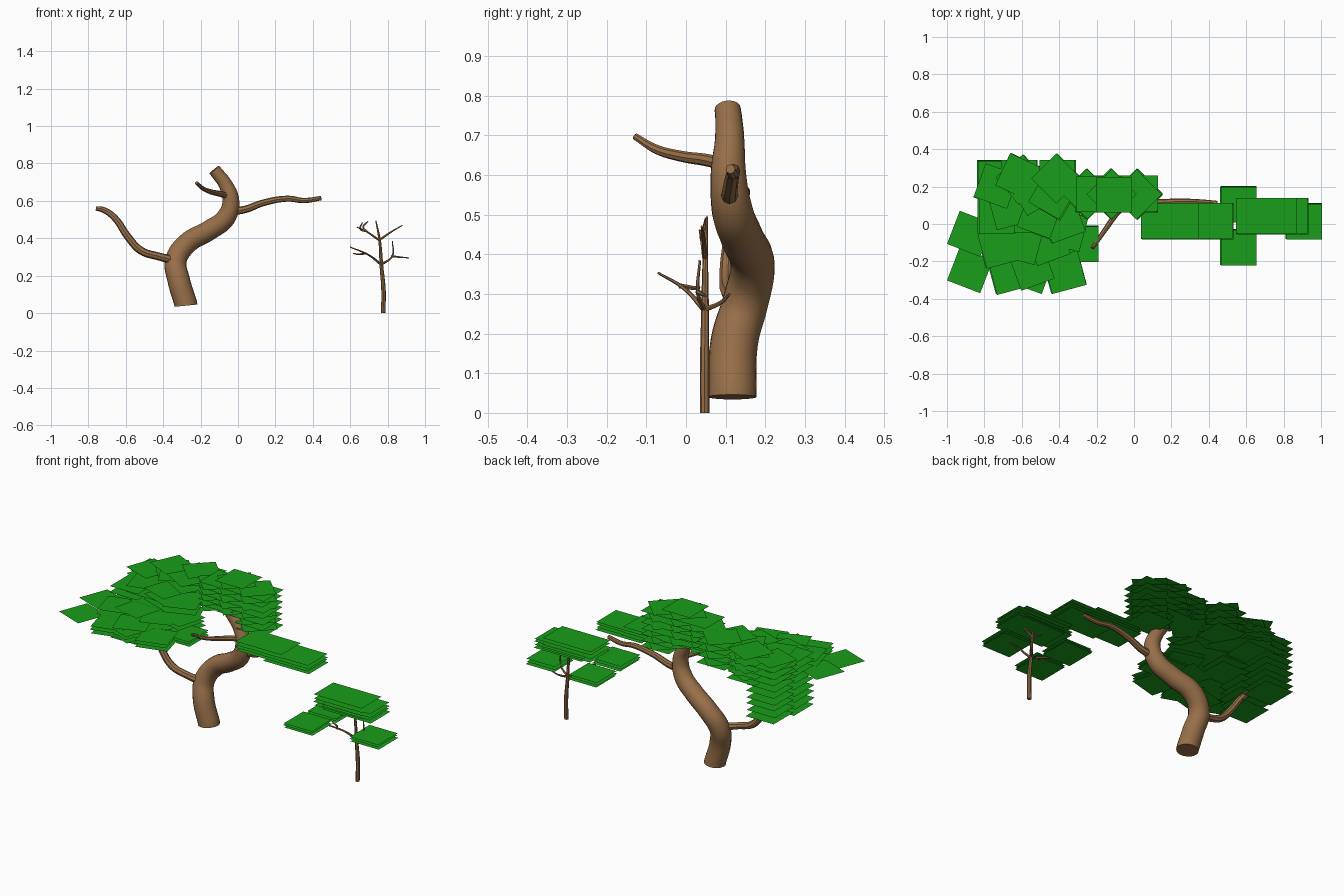
import bpy, bmesh, math
from mathutils import Matrix, Vector


def material(name, rgb):
    m = bpy.data.materials.new(name)
    m.diffuse_color = (*rgb, 1)
    return m


bark = material("bark_brown", (0.31, 0.16, 0.066))
leaf = material("leaf_green", (0.010, 0.34, 0.010))


def limb(name, pts, bevel=4):
    """Tapered tube through points (x, y, z, radius)."""
    cu = bpy.data.curves.new(name, 'CURVE')
    cu.dimensions = '3D'
    cu.bevel_depth = 1.0
    cu.bevel_resolution = bevel
    cu.resolution_u = 6
    cu.use_fill_caps = True
    sp = cu.splines.new('BEZIER')
    sp.bezier_points.add(len(pts) - 1)
    for bp, (x, y, z, r) in zip(sp.bezier_points, pts):
        bp.co = (x, y, z)
        bp.radius = r
        bp.handle_left_type = bp.handle_right_type = 'AUTO'
    for bp in sp.bezier_points[:2] if name == "main_trunk" else []:
        bp.handle_left_type = bp.handle_right_type = 'VECTOR'   # level foot
    ob = bpy.data.objects.new(name, cu)
    bpy.context.collection.objects.link(ob)
    bpy.ops.object.select_all(action='DESELECT')
    ob.select_set(True)
    bpy.context.view_layer.objects.active = ob
    bpy.ops.object.convert(target='MESH')
    ob = bpy.context.object
    ob.data.materials.clear()
    ob.data.materials.append(bark)
    bpy.ops.object.shade_smooth_by_angle(angle=math.radians(40))


def foliage(name, stacks, size=0.19):
    """Stacks of flat square leaf pads: (x, y, turn, z_low, z_high, count[, width])."""
    bm = bmesh.new()
    for x, y, turn, z0, z1, n, *w in stacks:
        for k in range(n):
            z = z0 + (z1 - z0) * k / max(n - 1, 1)
            shift = Vector((0.006 * (k % 2), 0.003 * (k % 3 - 1), 0))
            mat = (Matrix.Translation(Vector((x, y, z)) - shift)
                   @ Matrix.Rotation(math.radians(turn), 4, 'Z')
                   @ Matrix.Diagonal((w[0] if w else size, size, 1, 1)))
            bmesh.ops.create_grid(bm, x_segments=1, y_segments=1, size=0.5, matrix=mat)
    me = bpy.data.meshes.new(name)
    bm.to_mesh(me)
    bm.free()
    me.materials.append(leaf)
    bpy.context.collection.objects.link(bpy.data.objects.new(name, me))


# Big tree: trunk and three branches
limb("main_trunk", [
    (-0.278, 0.117, 0.04, 0.061), (-0.279, 0.117, 0.05, 0.061),
    (-0.318, 0.122, 0.18, 0.060), (-0.332, 0.150, 0.28, 0.058),
    (-0.275, 0.168, 0.37, 0.056), (-0.150, 0.140, 0.445, 0.054),
    (-0.065, 0.117, 0.51, 0.052), (-0.038, 0.107, 0.60, 0.045),
    (-0.068, 0.110, 0.69, 0.037), (-0.105, 0.108, 0.74, 0.034),
    (-0.127, 0.105, 0.767, 0.033)], 8)
limb("left_branch", [
    (-0.33, 0.13, 0.28, 0.024), (-0.42, 0.11, 0.302, 0.021),
    (-0.52, 0.105, 0.335, 0.021), (-0.59, 0.11, 0.41, 0.020),
    (-0.66, 0.13, 0.51, 0.018), (-0.72, 0.145, 0.552, 0.016),
    (-0.758, 0.15, 0.56, 0.012)], 2)
limb("right_branch", [
    (-0.03, 0.11, 0.545, 0.022), (0.04, 0.11, 0.555, 0.020),
    (0.13, 0.115, 0.588, 0.018), (0.265, 0.12, 0.612, 0.016),
    (0.355, 0.118, 0.602, 0.014), (0.445, 0.112, 0.615, 0.012)], 2)
limb("front_branch", [
    (-0.04, 0.11, 0.62, 0.018), (-0.09, 0.06, 0.636, 0.016),
    (-0.14, -0.01, 0.647, 0.014), (-0.185, -0.075, 0.665, 0.012),
    (-0.222, -0.128, 0.697, 0.009)], 2)

# Small tree: trunk and twigs
limb("small_trunk", [
    (0.776, 0.047, 0.0, 0.012), (0.778, 0.047, 0.12, 0.012),
    (0.767, 0.048, 0.25, 0.010), (0.757, 0.049, 0.39, 0.007),
    (0.737, 0.053, 0.495, 0.003)], 2)
twigs = [
    [(0.765, 0.046, 0.26), (0.70, 0.0, 0.31), (0.60, -0.07, 0.353)],
    [(0.68, -0.015, 0.32), (0.64, 0.03, 0.315), (0.615, 0.03, 0.32)],
    [(0.765, 0.046, 0.26), (0.80, 0.09, 0.28), (0.825, 0.11, 0.30)],
    [(0.765, 0.046, 0.26), (0.825, 0.03, 0.305), (0.825, 0.035, 0.385)],
    [(0.82, 0.03, 0.305), (0.86, 0.04, 0.30), (0.915, 0.05, 0.295)],
    [(0.755, 0.048, 0.39), (0.68, 0.04, 0.44), (0.635, 0.035, 0.46)],
    [(0.69, 0.042, 0.435), (0.67, 0.045, 0.46), (0.695, 0.05, 0.49)],
    [(0.68, 0.04, 0.44), (0.655, 0.05, 0.45), (0.665, 0.05, 0.485)],
    [(0.755, 0.048, 0.39), (0.82, 0.045, 0.435), (0.88, 0.04, 0.47)]]
for i, t in enumerate(twigs):
    limb(f"small_twig_{i + 1}", [(*p, r) for p, r in zip(t, (0.007, 0.005, 0.003))], 1)

# Small tree leaf pads
foliage("small_tree_leaves", [
    (0.56, 0.105, 0, 0.335, 0.36, 3), (0.56, -0.125, 0, 0.345, 0.372, 3),
    (0.91, 0.015, 0, 0.30, 0.33, 3), (0.715, 0.042, 0, 0.44, 0.505, 4, 0.325),
    (0.77, 0.042, 0, 0.43, 0.485, 4, 0.325)])

# Right branch leaf pads
foliage("right_branch_leaves", [
    (0.378, 0.015, 0, 0.635, 0.685, 4, 0.31), (0.198, 0.015, 0, 0.65, 0.703, 4, 0.31)])

# Trunk top leaf pads
foliage("crown_leaves", [
    (0.032, 0.16, 0, 0.70, 0.915, 7), (0.02, 0.16, 45, 0.715, 0.93, 6),
    (-0.10, 0.16, 0, 0.77, 0.957, 6), (-0.12, 0.16, 45, 0.78, 0.94, 5),
    (-0.215, 0.16, 0, 0.78, 0.92, 5), (-0.25, 0.16, 45, 0.77, 0.90, 5)])

# Upper canopy leaf pads
foliage("upper_canopy_leaves", [
    (-0.405, 0.245, 0, 0.75, 0.88, 4), (-0.41, 0.24, 45, 0.765, 0.895, 4),
    (-0.61, 0.25, -25, 0.74, 0.87, 4), (-0.60, 0.235, 40, 0.75, 0.86, 4),
    (-0.73, 0.20, -20, 0.73, 0.835, 4), (-0.53, 0.17, 30, 0.74, 0.865, 4),
    (-0.43, 0.15, -30, 0.76, 0.88, 4), (-0.66, 0.08, 15, 0.72, 0.82, 4),
    (-0.50, 0.04, -20, 0.73, 0.83, 4), (-0.38, 0.02, 20, 0.73, 0.80, 3)])

# Left branch leaf pads
foliage("left_branch_leaves", [
    (-0.738, 0.245, 0, 0.51, 0.82, 9), (-0.735, 0.045, 0, 0.485, 0.80, 9),
    (-0.61, 0.245, 0, 0.71, 0.83, 4), (-0.60, 0.045, 0, 0.67, 0.79, 4)])

# Front branch leaf pads
foliage("front_branch_leaves", [
    (-0.285, -0.105, 0, 0.655, 0.685, 3), (-0.37, -0.255, 15, 0.655, 0.695, 3),
    (-0.55, -0.25, -20, 0.66, 0.70, 3), (-0.665, -0.26, 15, 0.66, 0.705, 3),
    (-0.54, -0.235, 20, 0.68, 0.72, 2),
    (-0.877, -0.25, -21, 0.695, 0.70, 1), (-0.877, -0.055, -21, 0.705, 0.71, 1),
    (-0.46, -0.10, 20, 0.67, 0.73, 3), (-0.60, -0.10, -15, 0.68, 0.745, 3),
    (-0.72, -0.12, 15, 0.68, 0.74, 3), (-0.36, -0.03, -15, 0.68, 0.73, 3)])
